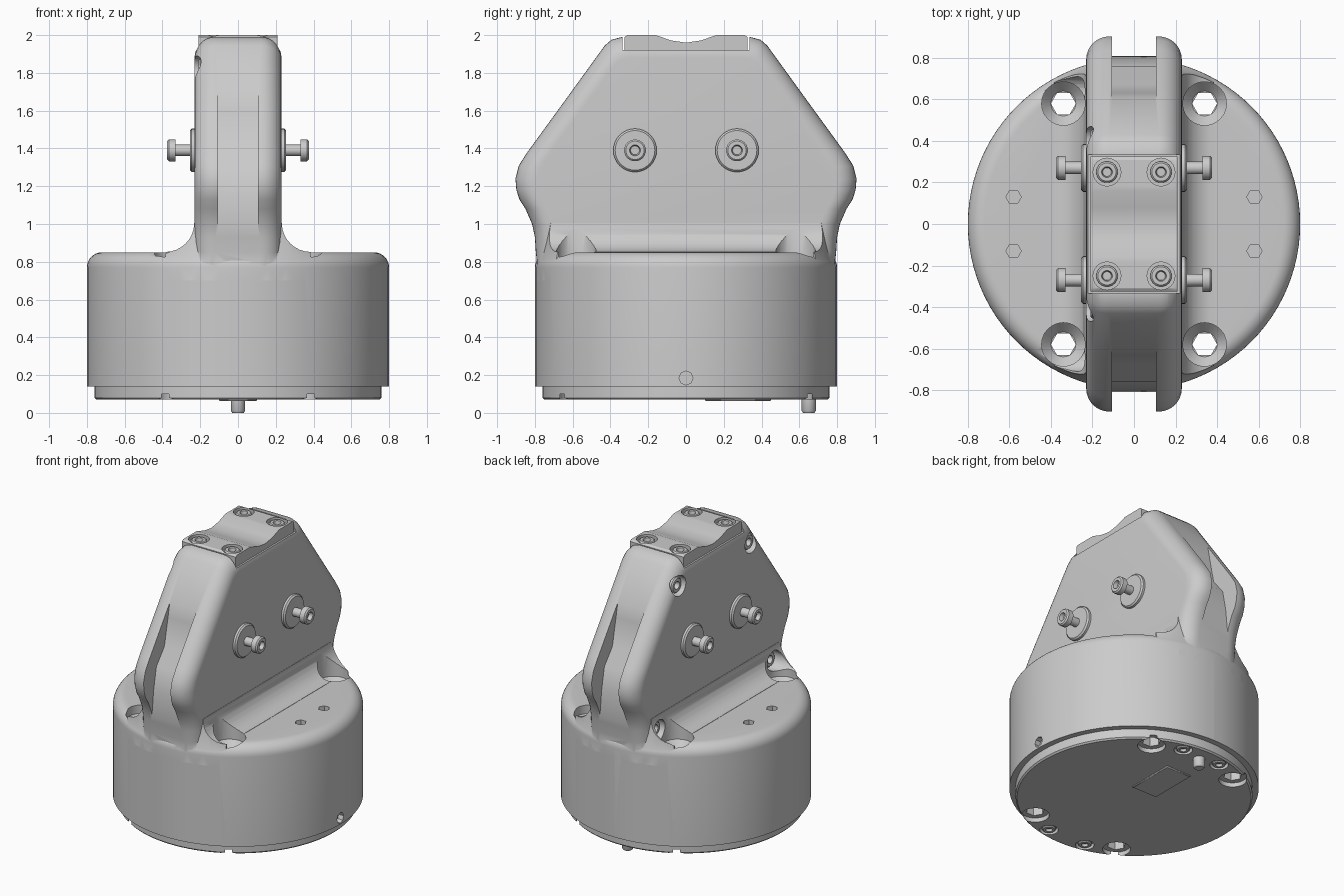
import bpy
import bmesh
from math import pi, sin, cos
from mathutils import Vector, Matrix

if "Cube" in bpy.data.objects:
    bpy.data.objects.remove(bpy.data.objects["Cube"])

grey = bpy.data.materials.new("light_grey")
grey.use_nodes = True
tone = (0.6, 0.6, 0.6, 1)
grey.diffuse_color = tone
grey.node_tree.nodes["Principled BSDF"].inputs["Base Color"].default_value = tone

UP, DOWN = Vector((0, 0, 1)), Vector((0, 0, -1))


def finish(name, bm):
    bmesh.ops.remove_doubles(bm, verts=bm.verts, dist=1e-5)
    bmesh.ops.recalc_face_normals(bm, faces=bm.faces)
    mesh = bpy.data.meshes.new(name)
    bm.to_mesh(mesh)
    bm.free()
    mesh.materials.append(grey)
    ob = bpy.data.objects.new(name, mesh)
    bpy.context.collection.objects.link(ob)
    return ob


def loft(name, rings):
    """Closed solid through a list of equal-length point rings."""
    bm = bmesh.new()
    rows = [[bm.verts.new(p) for p in ring] for ring in rings]
    for a, b in zip(rows, rows[1:]):
        for i in range(len(a)):
            j = (i + 1) % len(a)
            bm.faces.new((a[i], a[j], b[j], b[i]))
    bm.faces.new(rows[0])
    bm.faces.new(rows[-1])
    return finish(name, bm)


def turned(name, profile, loc=(0, 0, 0), axis=UP, sides=32):
    """Round part from (radius, height) points along an axis."""
    mat = Matrix.Translation(loc) @ UP.rotation_difference(axis).to_matrix().to_4x4()
    rings = [[mat @ Vector((r * cos(2 * pi * k / sides), r * sin(2 * pi * k / sides), h))
              for k in range(sides)] for r, h in profile]
    return loft(name, rings)


def rod(name, r, length, loc, axis=UP, sides=24):
    return turned(name, [(r, 0), (r, length)], loc, axis, sides)


def screw(name, r, height, loc, axis):
    """Cap head with a chamfered rim and a socket."""
    c = r * 0.15
    return turned(name, [(r, 0), (r, height - c), (r - c, height), (r * 0.5, height),
                         (r * 0.4, height * 0.4)], loc, axis, 18)


def combine(target, tool, operation):
    mod = target.modifiers.new("combine", "BOOLEAN")
    mod.operation = operation
    mod.solver = "EXACT"
    mod.object = tool
    bpy.context.view_layer.objects.active = target
    bpy.ops.object.modifier_apply(modifier=mod.name)
    bpy.data.objects.remove(tool)


def prism(name, outline, x0, x1):
    return loft(name, [[(x, y, z) for y, z in outline] for x in (x0, x1)])


ARC = [i * pi / 16 for i in range(9)]

# Round base with a rolled top edge
base_profile = [(0.8, 0.14)] + [(0.72 + 0.08 * cos(a), 0.77 + 0.08 * sin(a)) for a in ARC]
body = turned("body", base_profile, sides=96)

# Flared foot of the fin, trimmed to the base outline
half = [(0.385, 0.7)] + [(0.385 - 0.153 * sin(a), 1.005 - 0.153 * cos(a)) for a in ARC]
section = half + [(-x, z) for x, z in reversed(half)]
foot = loft("foot", [[(x, y, z) for x, z in section] for y in (-0.9, 0.9)])
combine(foot, turned("trim", [(0.81, 0.6), (0.79, 0.8), (0.735, 1.1)], sides=96), "INTERSECT")

# Upright fin with rounded outer edges
side = [(0.75, 0.5), (0.78, 0.72), (0.795, 0.85), (0.8, 0.93), (0.815, 1.0), (0.85, 1.08),
        (0.882, 1.13), (0.898, 1.18), (0.903, 1.24), (0.885, 1.31), (0.84, 1.38),
        (0.64, 1.655), (0.43, 1.945), (0.395, 1.975), (0.34, 1.99)]
outline = side + [(-y, z) for y, z in reversed(side)]
ROUND = 0.11


def fin_ring(x, d):
    return [(x, y * (1 - d / 0.9), z - d * max(0, (z - 1.2) / 0.8)) for y, z in outline]


steps = [(0.23 - ROUND * (1 - sin(a)), ROUND * (1 - cos(a))) for a in ARC]
fin = loft("fin", [fin_ring(-x, d) for x, d in reversed(steps)] + [fin_ring(x, d) for x, d in steps])

combine(body, foot, "UNION")
combine(body, fin, "UNION")

# Seat for the cap plate
combine(body, prism("cut", [(-0.335, 1.92), (0.335, 1.92), (0.335, 2.2), (-0.335, 2.2)],
                    -0.5, 0.5), "DIFFERENCE")

# Guide slots at both ends of the fin
slot = [(0.6, 1.75), (0.63, 1.6), (0.67, 1.41), (0.76, 1.3), (0.79, 1.15), (0.81, 0.97),
        (1.1, 0.97), (1.1, 1.75)]
for s in (-1, 1):
    combine(body, prism("cut", [(y * s, z) for y, z in slot], -0.105, 0.105), "DIFFERENCE")

# Base plate
plate = turned("base_plate", [(0.75, 0.07), (0.76, 0.08), (0.76, 0.145)], sides=96)

# Mounting pockets, through holes and small top holes
for sx in (-1, 1):
    for sy in (-1, 1):
        x, y = 0.34 * sx, 0.58 * sy
        combine(body, turned("cut", [(0.06, 0.74), (0.105, 0.79), (0.105, 1.1)], (x, y, 0),
                             sides=24), "DIFFERENCE")
        for part in (body, plate):
            combine(part, rod("cut", 0.06, 1.0, (x, y, -0.05), sides=6), "DIFFERENCE")
        combine(plate, rod("cut", 0.09, 0.06, (x, y, 0.04)), "DIFFERENCE")
        combine(body, rod("cut", 0.037, 0.2, (0.58 * sx, 0.13 * sy, 0.78), sides=6), "DIFFERENCE")
        combine(plate, rod("cut", 0.06, 0.06, (0.15 * sx, 0.67 * sy, 0.04)), "DIFFERENCE")
        screw("bottom_screw", 0.045, 0.03, (0.15 * sx, 0.67 * sy, 0.1), DOWN)

# Small side port
combine(body, rod("cut", 0.037, 0.1, (0.76, 0, 0.185), Vector((1, 0, 0)), 8), "DIFFERENCE")

# Clamping screws sunk into one face of the fin
RIGHT = Vector((-1, 0, 0))
for y, z in ((0.4, 1.82), (0.64, 0.9)):
    for s in (-1, 1):
        combine(body, rod("cut", 0.07, 0.4, (-0.165, y * s, z), RIGHT), "DIFFERENCE")
        screw("fin_screw", 0.055, 0.05, (-0.16, y * s, z), RIGHT)

# Side guide pins with collars
for sx in (-1, 1):
    axis = Vector((sx, 0, 0))
    for y in (-0.27, 0.27):
        turned("pin_collar", [(0.115, 0), (0.115, 0.045), (0.105, 0.055), (0.03, 0.055)],
               (0.2 * sx, y, 1.39), axis)
        rod("pin_shaft", 0.03, 0.14, (0.2 * sx, y, 1.39), axis)
        screw("pin_head", 0.058, 0.045, (0.33 * sx, y, 1.39), axis)

# Cap plate with a shallow valley
cap = prism("cap_plate", [(-0.325, 1.9), (0.325, 1.9), (0.325, 1.99), (0.31, 2.0), (0.16, 2.0),
                          (0.08, 1.972), (0, 1.96), (-0.08, 1.972), (-0.16, 2.0),
                          (-0.31, 2.0), (-0.325, 1.99)], -0.21, 0.21)
for x in (-0.13, 0.13):
    for y in (-0.25, 0.25):
        combine(cap, rod("cut", 0.067, 0.1, (x, y, 1.96)), "DIFFERENCE")
        screw("cap_screw", 0.052, 0.045, (x, y, 1.95), UP)

# Underside label pad and locating pin
pad = prism("bottom_pad", [(0.1, 0.062), (0.45, 0.062), (0.45, 0.08), (0.1, 0.08)], -0.1, 0.1)
bevel = pad.modifiers.new("round", "BEVEL")
bevel.width = 0.005
turned("locating_pin", [(0.03, 0), (0.038, 0.012), (0.038, 0.09)], (0, 0.65, 0), sides=20)

# Smooth shading with crisp edges
for ob in bpy.context.scene.objects:
    ob.select_set(ob.type == "MESH")
bpy.context.view_layer.objects.active = body
bpy.ops.object.shade_smooth_by_angle(angle=0.6)
